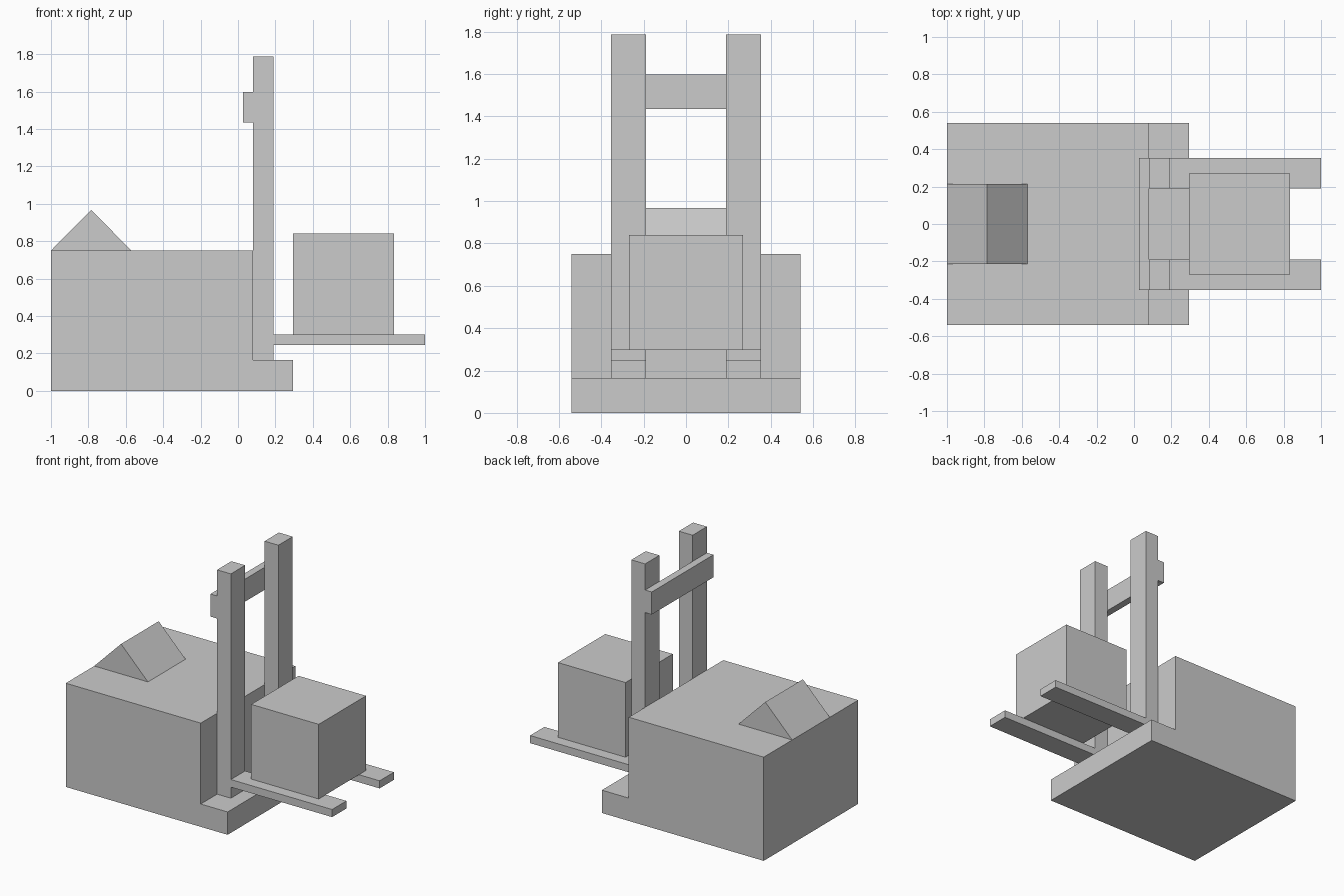
import bpy
import bmesh

cube = bpy.data.objects.get("Cube")
if cube:
    bpy.data.objects.remove(cube, do_unlink=True)

# Single plain grey
grey = bpy.data.materials.new("plain grey")
grey.use_nodes = True
colour = (0.6, 0.6, 0.6, 1)
grey.diffuse_color = colour
grey.node_tree.nodes["Principled BSDF"].inputs["Base Color"].default_value = colour


def extrude_profile(name, profile, y0, y1):
    """Solid made by sweeping an XZ profile from y0 to y1."""
    bm = bmesh.new()
    face = bm.faces.new([bm.verts.new((x, y0, z)) for x, z in profile])
    swept = bmesh.ops.extrude_face_region(bm, geom=[face])["geom"]
    moved = [v for v in swept if isinstance(v, bmesh.types.BMVert)]
    bmesh.ops.translate(bm, verts=moved, vec=(0, y1 - y0, 0))
    bmesh.ops.recalc_face_normals(bm, faces=bm.faces)
    mesh = bpy.data.meshes.new(name)
    bm.to_mesh(mesh)
    bm.free()
    mesh.materials.append(grey)
    obj = bpy.data.objects.new(name, mesh)
    bpy.context.collection.objects.link(obj)
    return obj


def box(name, x0, x1, y0, y1, z0, z1):
    return extrude_profile(name, [(x0, z0), (x1, z0), (x1, z1), (x0, z1)], y0, y1)


# Body with a low front ledge
BACK, MAST, LEDGE, FRONT = -1.0, 0.08, 0.295, 1.0
LEDGE_TOP, BODY_TOP = 0.165, 0.75
extrude_profile("body", [(BACK, 0), (LEDGE, 0), (LEDGE, LEDGE_TOP),
                         (MAST, LEDGE_TOP), (MAST, BODY_TOP), (BACK, BODY_TOP)],
                -0.54, 0.54)

# Triangular seat on the rear of the body
extrude_profile("seat", [(BACK, BODY_TOP), (-0.57, BODY_TOP), (-0.785, 0.967)],
                -0.215, 0.215)

# Mast posts and forks on both sides
INNER, OUTER, MAST_FRONT = 0.19, 0.353, 0.19
for side, y0, y1 in (("left", INNER, OUTER), ("right", -OUTER, -INNER)):
    box(side + "_mast_post", MAST, MAST_FRONT, y0, y1, LEDGE_TOP, 1.787)
    box(side + "_fork", MAST_FRONT, FRONT, y0, y1, 0.245, 0.3)

# Bar joining the posts from behind
box("mast_crossbar", 0.027, MAST, -OUTER, OUTER, 1.435, 1.598)

# Crate resting on the forks
box("crate", LEDGE, 0.835, -0.27, 0.27, 0.3, 0.84)
